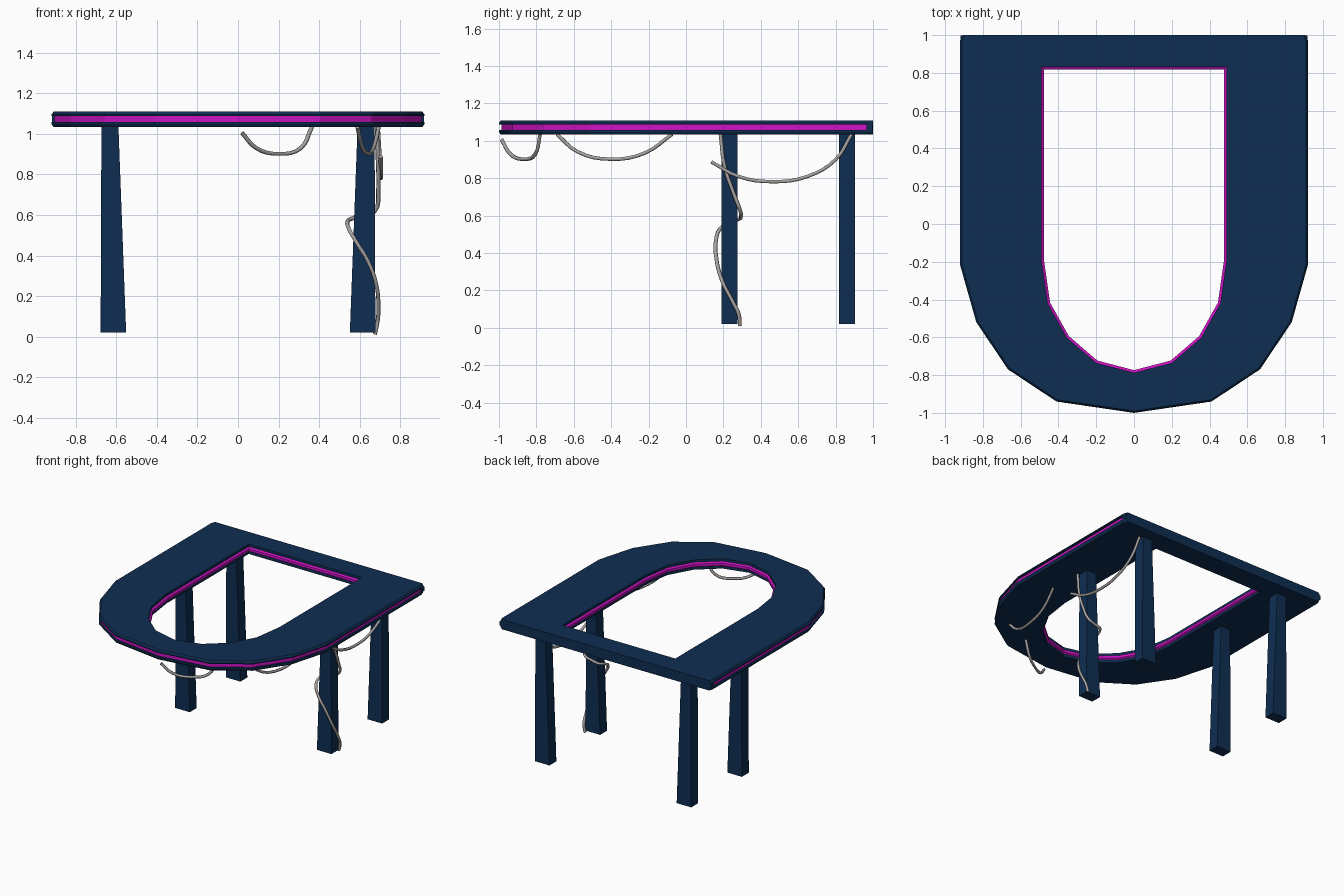
import bpy, bmesh
from mathutils import Vector

if "Cube" in bpy.data.objects:
    bpy.data.objects.remove(bpy.data.objects["Cube"])


def material(name, rgb):
    m = bpy.data.materials.new(name)
    m.diffuse_color = (*rgb, 1)
    m.use_nodes = True
    m.node_tree.nodes["Principled BSDF"].inputs["Base Color"].default_value = m.diffuse_color
    return m


NAVY = material("navy", (0.0045, 0.027, 0.085))
MAGENTA = material("magenta", (0.62, 0.006, 0.55))
GREY = material("cable grey", (0.39, 0.37, 0.36))


def finish(bm, name, mats):
    bmesh.ops.recalc_face_normals(bm, faces=bm.faces[:])
    me = bpy.data.meshes.new(name)
    bm.to_mesh(me)
    bm.free()
    for m in mats:
        me.materials.append(m)
    ob = bpy.data.objects.new(name, me)
    bpy.context.collection.objects.link(ob)
    return ob


def mirrored(half):
    """Full counter-clockwise outline from its right half (first point on x = 0)."""
    return [Vector(p) for p in half] + [Vector((-x, y)) for x, y in reversed(half[1:])]


def inset(pts, d):
    """Mitred inward offset; the flat back at y = 1 stays in place."""
    out, n = [], len(pts)
    for i, p in enumerate(pts):
        a = (p - pts[i - 1]).normalized()
        b = (pts[(i + 1) % n] - p).normalized()
        na, nb = Vector((-a.y, a.x)), Vector((-b.y, b.x))
        q = p + (na + nb) * (d / (1 + na.dot(nb)))
        if p.y > 0.999:
            q = Vector((p.x - d * (1 if p.x > 0 else -1), p.y))
        out.append(q)
    return out


# U-shaped table top: one cross-section swept round the outer and inner outlines
outer = mirrored([(0, -1), (0.41, -0.94), (0.667, -0.77), (0.835, -0.52),
                  (0.92, -0.22), (0.92, 0.975), (0.908, 1.0)])
inner = mirrored([(0, -0.787), (0.2, -0.735), (0.355, -0.602), (0.457, -0.42),
                  (0.49, -0.19), (0.49, 0.832), (0.3, 0.832)])
section = [(outer, 0.010, 1.110), (outer, 0.0, 1.096), (outer, 0.0, 1.088),
           (outer, 0.014, 1.088), (outer, 0.014, 1.058), (outer, 0.0, 1.058),
           (outer, 0.0, 1.048), (outer, 0.010, 1.033),
           (inner, 0.0, 1.033), (inner, 0.0, 1.054), (inner, 0.013, 1.062),
           (inner, 0.013, 1.082), (inner, 0.0, 1.091), (inner, 0.0, 1.110)]
strip_rows = {3, 9, 10, 11}          # light strips in the rim and round the hole
bm = bmesh.new()
rings = [[bm.verts.new((p.x, p.y, z)) for p in inset(o, d)] for o, d, z in section]
n = len(outer)
for r, ring in enumerate(rings):
    nxt = rings[(r + 1) % len(rings)]
    for i in range(n):
        j = (i + 1) % n
        f = bm.faces.new((ring[i], ring[j], nxt[j], nxt[i]))
        back = ring[i].co.y > 0.96 and ring[j].co.y > 0.96
        f.material_index = 1 if r in strip_rows and not (r == 3 and back) else 0
finish(bm, "table_top", [NAVY, MAGENTA])


def box(name, x0, x1, y0, y1, z0, z1, tx0=None, tx1=None):
    """Box whose top may have its own x range."""
    tx0, tx1 = (x0 if tx0 is None else tx0), (x1 if tx1 is None else tx1)
    bm = bmesh.new()
    v = [bm.verts.new(c) for c in (
        (x0, y0, z0), (x1, y0, z0), (x1, y1, z0), (x0, y1, z0),
        (tx0, y0, z1), (tx1, y0, z1), (tx1, y1, z1), (tx0, y1, z1))]
    for q in ((0, 1, 2, 3), (4, 5, 6, 7), (0, 1, 5, 4),
              (1, 2, 6, 5), (2, 3, 7, 6), (3, 0, 4, 7)):
        bm.faces.new([v[i] for i in q])
    return finish(bm, name, [NAVY])


# Back rail closing the ends of the rim groove
box("back_rail", -0.918, 0.918, 0.965, 0.998, 1.056, 1.09)

# Four tapered legs
for side, s in (("right", 1), ("left", -1)):
    for row, y in (("front", 0.233), ("back", 0.861)):
        a, b = sorted((0.552 * s, 0.678 * s))
        ta, tb = sorted((0.59 * s, 0.674 * s))
        box(f"{row}_{side}_leg", a, b, y - 0.043, y + 0.043, 0.02, 1.035, ta, tb)


# Loose cables
def cable(name, pts):
    cu = bpy.data.curves.new(name, 'CURVE')
    cu.dimensions = '3D'
    cu.bevel_depth = 0.0105
    cu.bevel_resolution = 1
    cu.resolution_u = 4
    cu.use_fill_caps = True
    sp = cu.splines.new('BEZIER')
    sp.bezier_points.add(len(pts) - 1)
    for bp, p in zip(sp.bezier_points, pts):
        bp.co = p
        bp.handle_left_type = bp.handle_right_type = 'AUTO'
    cu.materials.append(GREY)
    ob = bpy.data.objects.new(name, cu)
    bpy.context.collection.objects.link(ob)


cable("front_cable", [(0.02, -0.985, 1.005), (0.09, -0.94, 0.93), (0.2, -0.87, 0.902),
                      (0.31, -0.805, 0.93), (0.365, -0.78, 1.035)])
cable("side_cable", [(0.59, -0.69, 1.035), (0.61, -0.58, 0.942), (0.647, -0.4, 0.902),
                     (0.67, -0.22, 0.935), (0.695, -0.075, 1.035)])
cable("rear_cable", [(0.705, 0.135, 0.888), (0.705, 0.28, 0.81), (0.705, 0.46, 0.782),
                     (0.703, 0.65, 0.81), (0.698, 0.8, 0.9), (0.69, 0.885, 1.035)])
cable("leg_cable", [(0.685, 0.185, 1.035), (0.69, 0.205, 0.87), (0.692, 0.255, 0.72),
                    (0.675, 0.292, 0.62), (0.61, 0.292, 0.595), (0.56, 0.285, 0.582),
                    (0.54, 0.235, 0.565), (0.548, 0.182, 0.53), (0.585, 0.16, 0.465),
                    (0.64, 0.162, 0.375), (0.682, 0.19, 0.26), (0.693, 0.25, 0.14),
                    (0.688, 0.283, 0.07), (0.675, 0.288, 0.011)])
